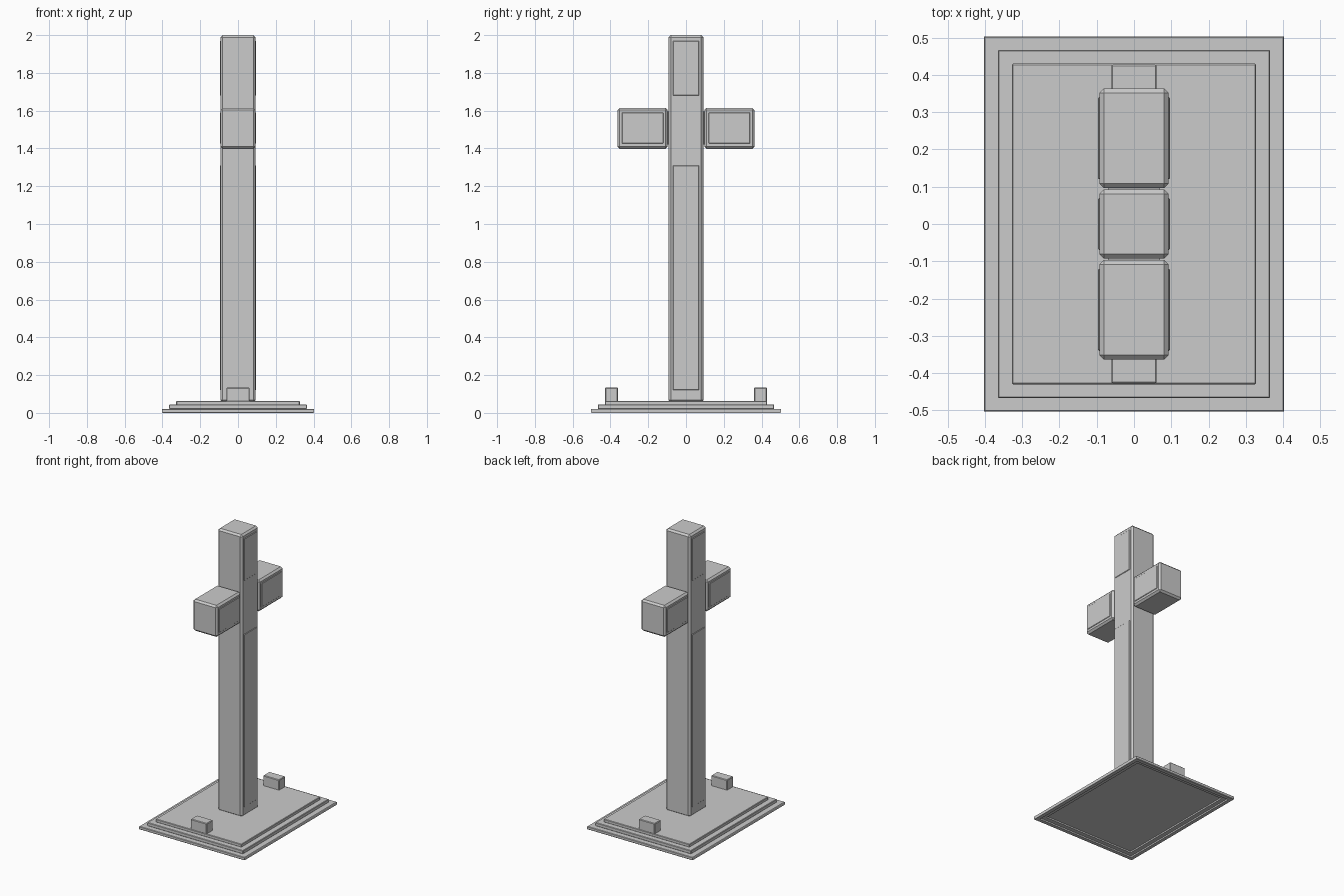
import bpy, bmesh

if "Cube" in bpy.data.objects:
    bpy.data.objects.remove(bpy.data.objects["Cube"])


def box(name, x, y, z, bevel=0.0):
    """Chamfered box from (min, max) ranges on each axis."""
    bm = bmesh.new()
    bmesh.ops.create_cube(bm, size=1)
    for v in bm.verts:
        v.co = [r[0] + (c + 0.5) * (r[1] - r[0]) for c, r in zip(v.co, (x, y, z))]
    if bevel:
        bmesh.ops.bevel(bm, geom=bm.edges[:], offset=bevel, segments=1,
                        profile=0.5, affect='EDGES')
    me = bpy.data.meshes.new(name)
    bm.to_mesh(me)
    bm.free()
    ob = bpy.data.objects.new(name, me)
    bpy.context.collection.objects.link(ob)
    return ob


def span(r, sign):
    """Mirror a range to the chosen side."""
    return tuple(sorted((r[0] * sign, r[1] * sign)))


# Stepped base: upper two slabs
box("base_middle_step", (-.365, .365), (-.467, .467), (.02, .044), .003)
box("base_top_step", (-.327, .327), (-.43, .43), (.042, .064), .003)

# Lowest slab with a shallow stepped recess underneath
bm = bmesh.new()
loops = [(.345, .445, .02), (.345, .445, .01), (.375, .475, .01), (.375, .475, 0),
         (.40, .50, 0), (.402, .503, .003), (.402, .503, .018), (.40, .50, .021)]
rings = [[bm.verts.new((sx * a, sy * b, z))
          for sx, sy in ((-1, -1), (1, -1), (1, 1), (-1, 1))] for a, b, z in loops]
for r0, r1 in zip(rings, rings[1:]):
    for i in range(4):
        j = (i + 1) % 4
        bm.faces.new((r0[i], r0[j], r1[j], r1[i]))
bm.faces.new(rings[0])
bm.faces.new(rings[-1])
bmesh.ops.recalc_face_normals(bm, faces=bm.faces[:])
me = bpy.data.meshes.new("base_bottom_step")
bm.to_mesh(me)
bm.free()
bpy.context.collection.objects.link(bpy.data.objects.new("base_bottom_step", me))

# Upright post
box("post", (-.093, .093), (-.092, .092), (.055, 2.0), .012)

for s, side in ((-1, "front"), (1, "back")):
    # Cross arms and the small blocks on the base
    box(f"arm_{side}", (-.093, .093), span((.097, .363), s), (1.398, 1.615), .012)
    box(f"arm_core_{side}", (-.07, .07), span((.07, .12), s), (1.42, 1.595))
    box(f"base_block_{side}", (-.061, .061), span((.36, .428), s), (.06, .134), .004)

# Thin raised panels on the left and right faces
for s, side in ((-1, "left"), (1, "right")):
    x = span((.088, .0965), s)
    box(f"post_upper_panel_{side}", x, (-.07, .07), (1.68, 1.97), .003)
    box(f"post_lower_panel_{side}", x, (-.07, .07), (.12, 1.31), .003)
    for t, end in ((-1, "front"), (1, "back")):
        box(f"arm_panel_{end}_{side}", x, span((.12, .34), t), (1.425, 1.59), .003)
